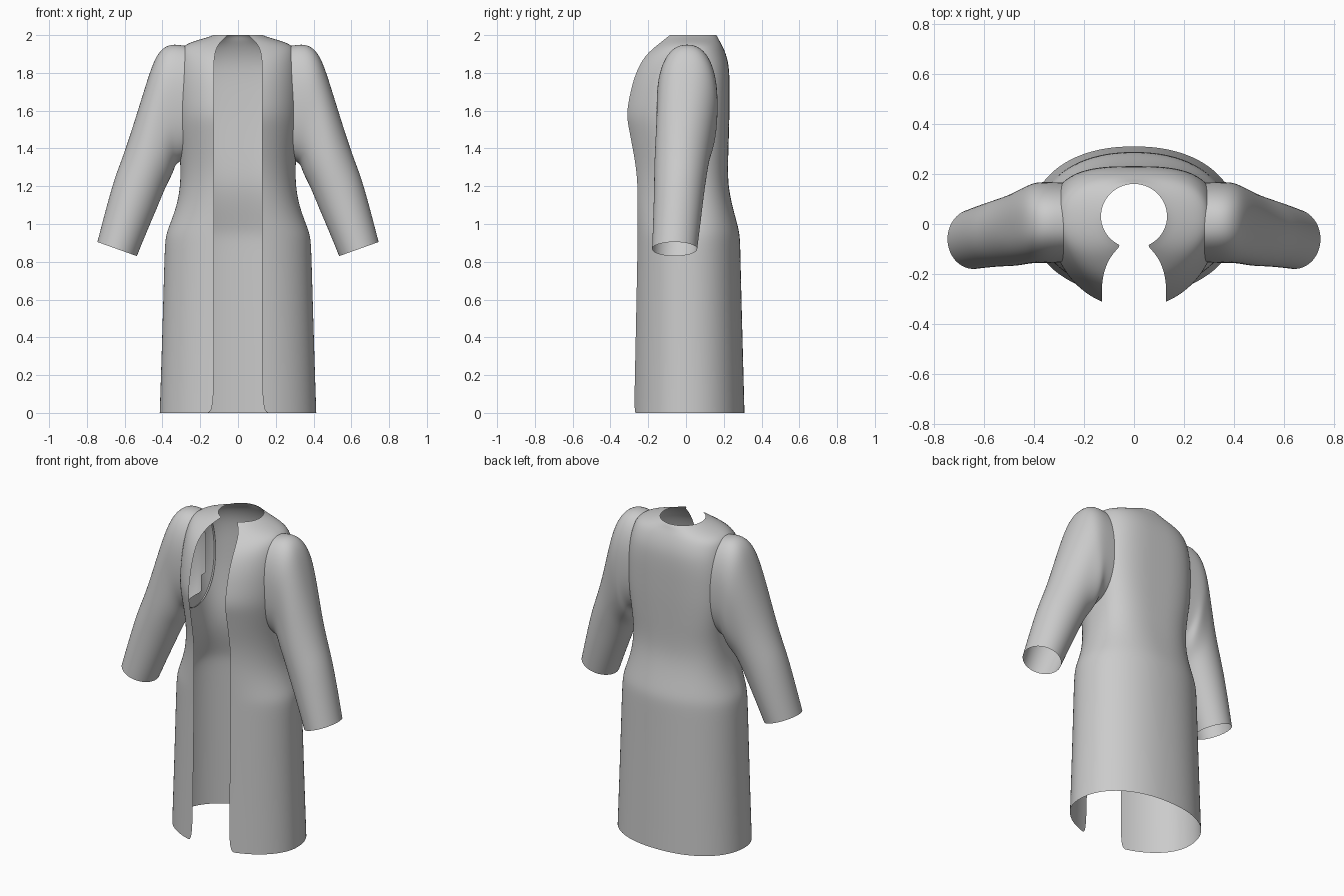
import bpy, bmesh, math

if "Cube" in bpy.data.objects:
    bpy.data.objects.remove(bpy.data.objects["Cube"])

# body profile: z, half width, back y, front-edge y, front-edge x, centre y, back squareness
BODY = [
    (0.00, .415, .310, -.275, .128, 0, 2.2),
    (0.30, .405, .302, -.268, .128, 0, 2.2),
    (0.60, .396, .294, -.262, .128, 0, 2.2),
    (0.85, .389, .288, -.257, .128, 0, 2.2),
    (0.94, .384, .286, -.256, .128, 0, 2.2),
    (1.00, .360, .272, -.256, .128, 0, 2.3),
    (1.10, .323, .244, -.256, .128, 0, 2.5),
    (1.20, .306, .224, -.256, .128, 0, 2.7),
    (1.30, .304, .222, -.264, .128, 0, 2.8),
    (1.40, .312, .225, -.282, .128, 0, 3),
    (1.50, .326, .228, -.301, .128, 0, 3),
    (1.58, .332, .230, -.316, .128, 0, 3),
    (1.68, .332, .231, -.298, .128, 0, 3),
    (1.76, .328, .231, -.279, .128, 0, 3),
    (1.84, .320, .227, -.248, .128, 0, 2.9),
    (1.90, .310, .212, -.208, .124, 0, 2.7),
    (1.945, .295, .192, -.155, .108, .01, 2.4),
    (1.972, .220, .176, -.120, .085, .02, 2.1),
    (1.99, .155, .168, -.098, .065, .03, 2),
    (2.00, .132, .160, -.085, .055, .03, 2),
]

# sleeve rings: under-arm (x, z), outer arm (x, z), centre y, half depth
SLEEVE = [
    (.325, 1.32, .355, 1.957, .006, .162),
    (.335, 1.30, .412, 1.925, .006, .162),
    (.345, 1.27, .453, 1.85, .004, .160),
    (.360, 1.24, .503, 1.69, -.008, .152),
    (.380, 1.20, .562, 1.50, -.022, .145),
    (.400, 1.155, .612, 1.35, -.030, .139),
    (.430, 1.08, .652, 1.25, -.037, .133),
    (.480, .965, .697, 1.09, -.047, .127),
    (.535, .83, .745, .905, -.060, .120),
]


def power(v, n):
    return math.copysign(abs(v) ** (2 / n), v)


def front_depth(hw, f, e, cy):
    return (cy - f) / math.sqrt(1 - (e / hw) ** 2)


def body_x(y, z):
    """Half width of the body surface at a given y and height."""
    for a, b in zip(BODY, BODY[1:]):
        if a[0] <= z <= b[0]:
            k = (z - a[0]) / (b[0] - a[0])
            hw, back, f, e, cy, n = [p + (q - p) * k for p, q in zip(a[1:], b[1:])]
            break
    if y < cy:
        d, n = front_depth(hw, f, e, cy), 2
    else:
        d = back - cy
    return hw * max(0, 1 - abs((y - cy) / d) ** n) ** (1 / n)


def loft(name, rings, closed):
    bm = bmesh.new()
    rows = [[bm.verts.new(p) for p in ring] for ring in rings]
    count = len(rows[0])
    for lo, hi in zip(rows, rows[1:]):
        for i in range(count if closed else count - 1):
            j = (i + 1) % count
            bm.faces.new((lo[i], lo[j], hi[j], hi[i]))
    if not closed:
        # arm openings in the body
        hole = []
        for face in bm.faces:
            c = face.calc_center_median()
            if abs(c.x) > .2 and ((c.y - .005) / .125) ** 2 + ((c.z - 1.64) / .25) ** 2 < 1:
                hole.append(face)
        bmesh.ops.delete(bm, geom=hole, context='FACES')
    bmesh.ops.recalc_face_normals(bm, faces=bm.faces)
    # make sure the side facing away from the axis is the outside
    ref = max(bm.faces, key=lambda f: f.calc_center_median().x)
    if ref.normal.x < 0:
        bmesh.ops.reverse_faces(bm, faces=bm.faces)
    for face in bm.faces:
        face.smooth = True
    mesh = bpy.data.meshes.new(name)
    bm.to_mesh(mesh)
    bm.free()
    obj = bpy.data.objects.new(name, mesh)
    bpy.context.collection.objects.link(obj)
    return obj


def subdivide(obj):
    mod = obj.modifiers.new("smooth", 'SUBSURF')
    mod.levels = mod.render_levels = 2


# coat body, open down the front
rings = []
for z, hw, back, f, e, cy, n in BODY:
    start = math.asin(e / hw)
    depth = front_depth(hw, f, e, cy)
    ring = []
    for i in range(57):
        t = start + (2 * math.pi - 2 * start) * i / 56
        s, c = math.sin(t), math.cos(t)
        if c > 0:
            ring.append((hw * s, cy - depth * c, z))
        else:
            ring.append((hw * power(s, n), cy - (back - cy) * power(c, n), z))
    rings.append(ring)
subdivide(loft("coat_body", rings, False))

# sleeve: the first ring lies on the body, the rest run down to the cuff
COUNT = 32
angles = [2 * math.pi * i / COUNT for i in range(COUNT)]
root = []
for a in angles:
    y = .006 + .16 * power(math.sin(a), 2.3)
    z = 1.64 + .305 * power(math.cos(a), 2.3)
    root.append((body_x(y, z) - .012, y, z))
rings = [root]
for k, (xi, zi, xo, zo, yc, hy) in enumerate(SLEEVE):
    n = 2.3 if k < 4 else 2
    ring = []
    for a in angles:
        u = power(math.cos(a), n) / 2 + .5
        ring.append((xi + (xo - xi) * u, yc + hy * power(math.sin(a), n), zi + (zo - zi) * u))
    rings.append(ring)
sleeve = loft("sleeves", rings, True)
sleeve.modifiers.new("mirror", 'MIRROR').use_mirror_merge = False
subdivide(sleeve)
